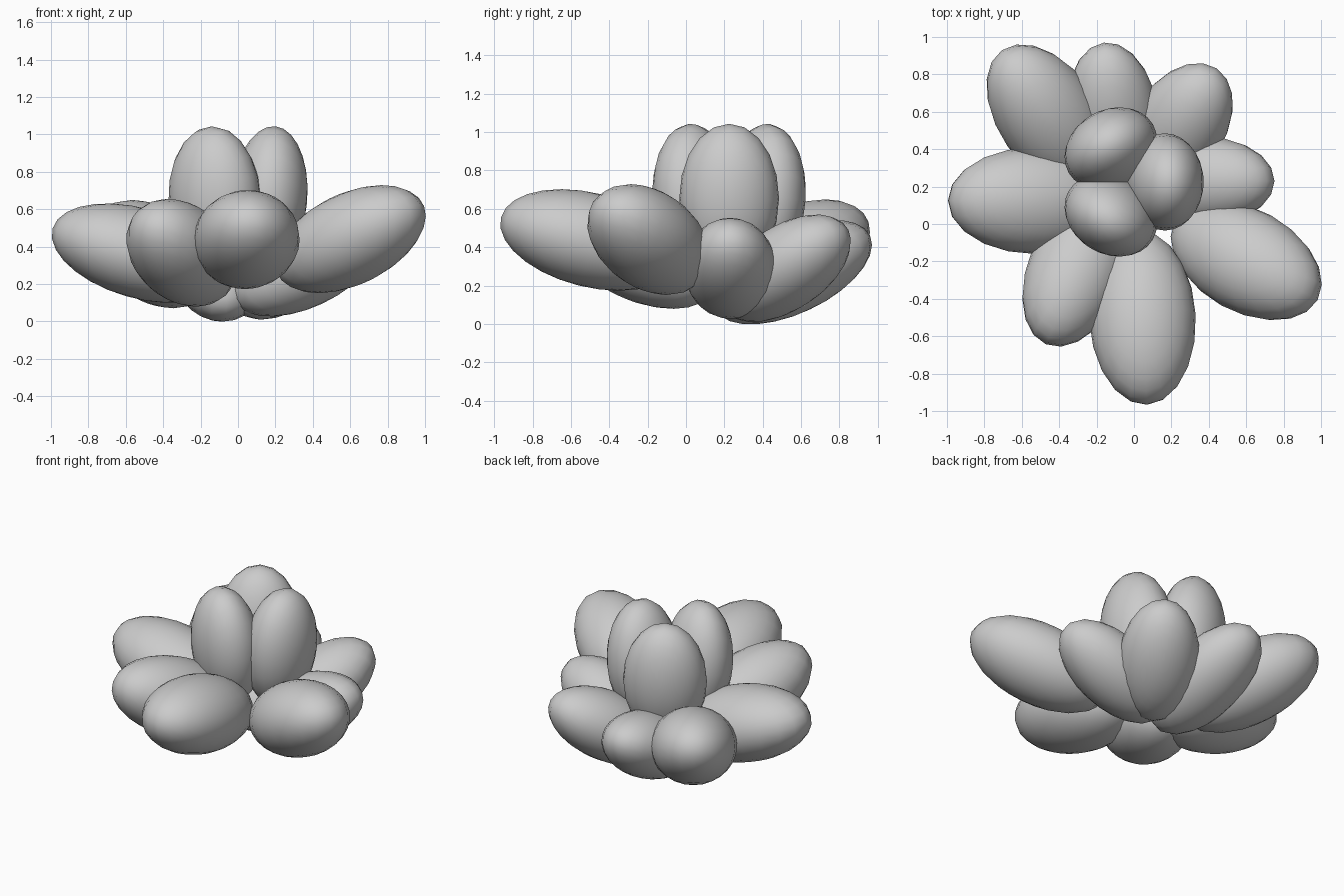
import bpy
from math import radians
from mathutils import Matrix, Vector

if "Cube" in bpy.data.objects:
    bpy.data.objects.remove(bpy.data.objects["Cube"])


def leaf(name, centre, yaw, pitch, length, width, thick):
    """Plump ellipsoid leaf: half sizes, yaw round z, pitch up from the ground."""
    bpy.ops.mesh.primitive_uv_sphere_add(segments=20, ring_count=14, radius=1)
    ob = bpy.context.object
    ob.name = name
    turn = Matrix.Rotation(radians(yaw), 4, 'Z') @ Matrix.Rotation(radians(-pitch), 4, 'Y')
    size = Matrix.Diagonal((length, width, thick, 1))
    ob.data.transform(turn @ size)
    ob.location = Vector(centre)
    bpy.ops.object.shade_smooth()
    return ob


# Outer rosette of spreading leaves: centre, yaw, pitch, half sizes
outer = [
    ("leaf_right", (0.36, 0.23, 0.29), 0, 25, 0.42, 0.24, 0.215),
    ("leaf_back_right", (0.235, 0.515, 0.29), 57, 30, 0.42, 0.25, 0.215),
    ("leaf_back", (-0.11, 0.555, 0.27), 97, 25, 0.45, 0.25, 0.215),
    ("leaf_back_left", (-0.455, 0.57, 0.36), 125, 23, 0.465, 0.27, 0.245),
    ("leaf_left", (-0.53, 0.125, 0.365), 180, 16, 0.48, 0.285, 0.24),
    ("leaf_front_left", (-0.30, -0.24, 0.367), 247, 22.5, 0.463, 0.265, 0.246),
    ("leaf_front", (0.045, -0.50, 0.438), 273, 14, 0.48, 0.285, 0.245),
    ("leaf_front_right", (0.60, -0.195, 0.44), -29, 23.5, 0.464, 0.275, 0.242),
]
for args in outer:
    leaf(*args)

# Three upright leaves in the heart
inner = [
    ("heart_leaf_right", (0.165, 0.225, 0.655), 0),
    ("heart_leaf_back", (-0.124, 0.403, 0.655), 120),
    ("heart_leaf_front", (-0.124, 0.047, 0.655), 240),
]
for name, centre, yaw in inner:
    leaf(name, centre, yaw, 85, 0.39, 0.26, 0.205)
